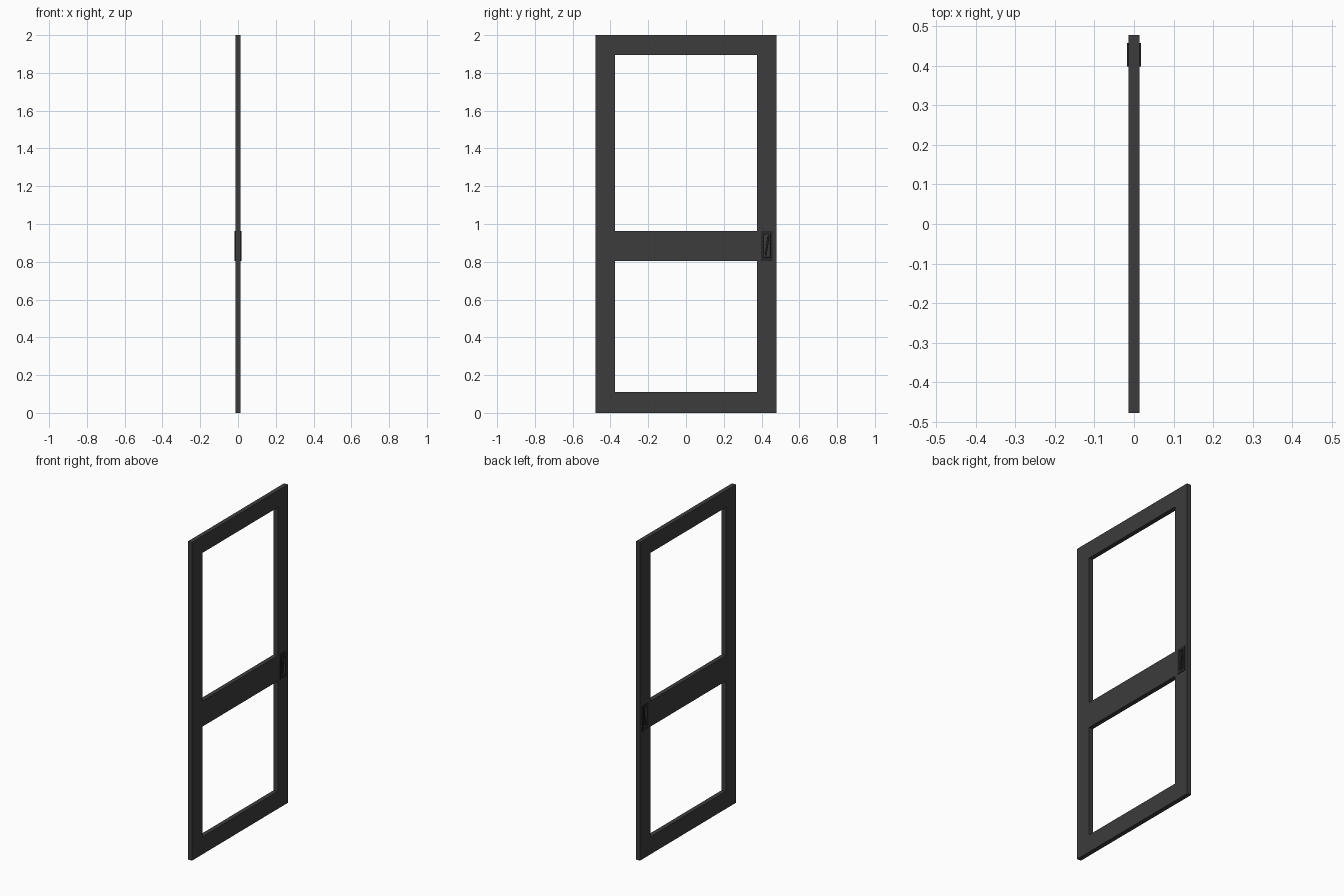
import bpy, bmesh, math

if "Cube" in bpy.data.objects:
    bpy.data.objects.remove(bpy.data.objects["Cube"])

dark = bpy.data.materials.new("dark_metal")
dark.diffuse_color = (0.045, 0.045, 0.045, 1)
dark.use_nodes = True
dark.node_tree.nodes["Principled BSDF"].inputs["Base Color"].default_value = dark.diffuse_color
black = bpy.data.materials.new("black_metal")
black.diffuse_color = (0.02, 0.02, 0.02, 1)
black.use_nodes = True
black.node_tree.nodes["Principled BSDF"].inputs["Base Color"].default_value = black.diffuse_color


def finish(bm, name, mat):
    bmesh.ops.recalc_face_normals(bm, faces=bm.faces)
    me = bpy.data.meshes.new(name)
    bm.to_mesh(me)
    bm.free()
    ob = bpy.data.objects.new(name, me)
    bpy.context.collection.objects.link(ob)
    me.materials.append(mat)
    return ob


def box(name, x, y, z, mat):
    bm = bmesh.new()
    bmesh.ops.create_cube(bm, size=1)
    for v in bm.verts:
        for i, r in enumerate((x, y, z)):
            v.co[i] = r[1] if v.co[i] > 0 else r[0]
    return finish(bm, name, mat)


def ring(name, x, outer, inner, mat):
    # rectangular frame with mitred corners; rects are (y0, y1, z0, z1)
    bm = bmesh.new()
    def loop(r, px):
        return [bm.verts.new((px, r[a], r[b])) for a, b in ((0, 2), (1, 2), (1, 3), (0, 3))]
    loops = [loop(outer, x[0]), loop(outer, x[1]), loop(inner, x[1]), loop(inner, x[0])]
    for k in range(4):
        a, b = loops[k], loops[(k + 1) % 4]
        for i in range(4):
            j = (i + 1) % 4
            bm.faces.new((a[i], a[j], b[j], b[i]))
    return finish(bm, name, mat)


def bevel(ob, width):
    m = ob.modifiers.new("bevel", 'BEVEL')
    m.width, m.segments = width, 2


T = 0.014
# door frame and middle rail
frame = ring("door_frame", (-T, T), (-0.478, 0.478, 0, 2), (-0.375, 0.375, 0.11, 1.895), dark)
box("middle_rail", (-T, T), (-0.375, 0.375), (0.803, 0.963), dark)

for s, side in ((1, "right"), (-1, "left")):
    def span(a, b):
        return tuple(sorted((s * a, s * b)))
    # shallow pocket cut in the stile behind the pull
    cutter = box("pocket_cutter_" + side, span(0.005, 0.03), (0.412, 0.446), (0.824, 0.944), dark)
    cutter.hide_render = True
    m = frame.modifiers.new("pocket", 'BOOLEAN')
    m.operation, m.object, m.solver = 'DIFFERENCE', cutter, 'EXACT'
    bpy.context.view_layer.objects.active = frame
    bpy.ops.object.modifier_apply(modifier=m.name)
    bpy.data.objects.remove(cutter)
    # raised plate around the pocket
    plate = ring("handle_plate_" + side, span(0.012, 0.0175), (0.398, 0.458, 0.803, 0.963),
                 (0.412, 0.446, 0.824, 0.944), black)
    bevel(plate, 0.001)
    # slightly slanted pull lever inside the pocket
    lever = box("pull_lever_" + side, span(0.004, 0.0155), (-0.005, 0.005), (-0.052, 0.052), black)
    lever.location = (0, 0.429, 0.884)
    lever.rotation_euler.x = math.radians(-8)
    bevel(lever, 0.002)
